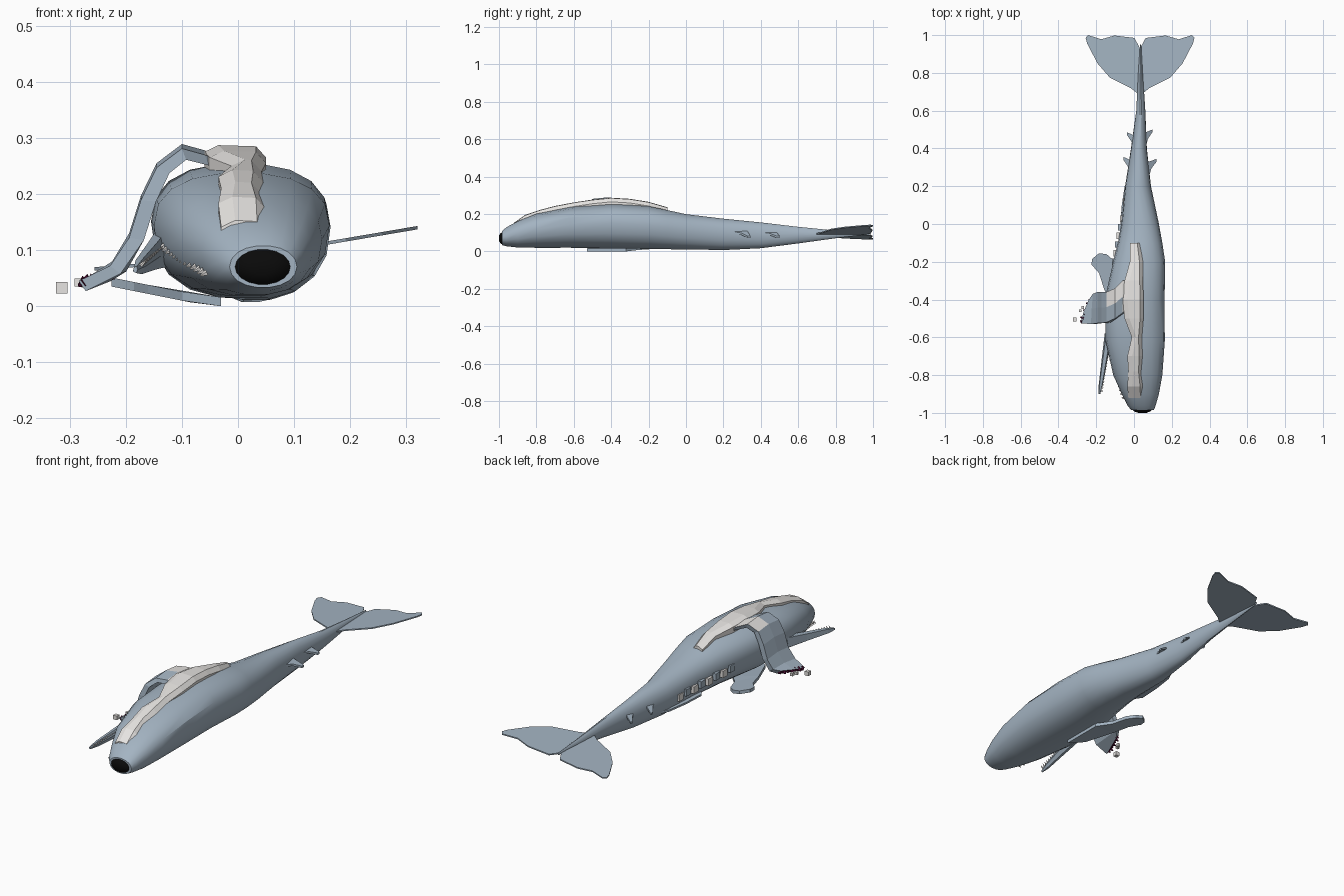
import bpy, bmesh, math
from mathutils import Vector

cube = bpy.data.objects.get("Cube")
if cube:
    bpy.data.objects.remove(cube)


def material(name, rgb):
    m = bpy.data.materials.new(name)
    m.use_nodes = True
    m.diffuse_color = (*rgb, 1)
    m.node_tree.nodes["Principled BSDF"].inputs["Base Color"].default_value = (*rgb, 1)
    return m


SKIN = material("blue_grey_skin", (0.37, 0.455, 0.54))
FAT = material("off_white_blubber", (0.80, 0.78, 0.76))
DARK = material("black_nose", (0.003, 0.003, 0.003))
WOUND = material("dark_red_wound", (0.09, 0.005, 0.04))


def finish(name, bm, mats, rule=None, smooth=None):
    bmesh.ops.recalc_face_normals(bm, faces=bm.faces)
    if rule:
        for f in bm.faces:
            f.material_index = rule(f)
    mesh = bpy.data.meshes.new(name)
    bm.to_mesh(mesh)
    bm.free()
    for m in mats:
        mesh.materials.append(m)
    ob = bpy.data.objects.new(name, mesh)
    bpy.context.collection.objects.link(ob)
    if smooth:
        bpy.ops.object.select_all(action='DESELECT')
        ob.select_set(True)
        bpy.context.view_layer.objects.active = ob
        bpy.ops.object.shade_smooth_by_angle(angle=math.radians(smooth))
    return ob


def loft(name, rings, mats, rule=None, smooth=None):
    """Skin a list of closed rings and cap both ends."""
    bm = bmesh.new()
    loops = [[bm.verts.new(p) for p in r] for r in rings]
    n = len(loops[0])
    for a, b in zip(loops, loops[1:]):
        for i in range(n):
            bm.faces.new((a[i], a[(i + 1) % n], b[(i + 1) % n], b[i]))
    bm.faces.new(loops[0])
    bm.faces.new(loops[-1])
    return finish(name, bm, mats, rule, smooth)


def oval(y, x0, x1, z0, z1, power=2.0, waist=0.5, n=18):
    """Rounded cross-section filling a box at depth y; waist is the height of the widest point."""
    pts = []
    mid = z0 + waist * (z1 - z0)
    for i in range(n):
        a = 2 * math.pi * i / n
        c, s = math.cos(a), math.sin(a)
        px = math.copysign(abs(c) ** (2 / power), c)
        pz = math.copysign(abs(s) ** (2 / power), s)
        pts.append(((x0 + x1) / 2 + px * (x1 - x0) / 2, y, mid + pz * (z1 - mid if s > 0 else mid - z0)))
    return pts


def plate(name, outline, height, thick, mats):
    """Thin sheet from a plan outline; height gives z at (x, y)."""
    bm = bmesh.new()
    vs = [bm.verts.new((x, y, height(x, y))) for x, y in outline]
    face = bm.faces.new(vs)
    ext = bmesh.ops.extrude_face_region(bm, geom=[face])
    for v in ext["geom"]:
        if isinstance(v, bmesh.types.BMVert):
            v.co.z += thick
    caps = [f for f in bm.faces if len(f.verts) > 4]
    bmesh.ops.triangulate(bm, faces=caps)
    return finish(name, bm, mats)


def block(name, centre, size, mat):
    bm = bmesh.new()
    bmesh.ops.create_cube(bm, size=1)
    for v in bm.verts:
        v.co = Vector(centre) + Vector(v.co[i] * size[i] for i in range(3))
    return finish(name, bm, [mat])


def spike(name, base, tip, r, mat):
    base, tip = Vector(base), Vector(tip)
    d = tip - base
    q = d.to_track_quat('Z', 'Y')
    bm = bmesh.new()
    bmesh.ops.create_cone(bm, cap_ends=True, segments=5, radius1=r, radius2=r * 0.2, depth=d.length)
    for v in bm.verts:
        v.co = q @ v.co + (base + tip) / 2
    return finish(name, bm, [mat])


# Body: y, left edge, right edge, underside, back, squareness, waist
SECTIONS = [
    (-0.985, -0.015, 0.105, 0.033, 0.108, 2.1, 0.5), (-0.96, -0.035, 0.115, 0.027, 0.13, 2.2, 0.5),
    (-0.9, -0.065, 0.132, 0.02, 0.162, 2.3, 0.53), (-0.8, -0.11, 0.15, 0.018, 0.202, 2.3, 0.55),
    (-0.62, -0.15, 0.163, 0.018, 0.238, 2.4, 0.57), (-0.4, -0.155, 0.162, 0.014, 0.255, 2.4, 0.57),
    (-0.2, -0.11, 0.165, 0.012, 0.243, 2.3, 0.56), (-0.1, -0.085, 0.15, 0.01, 0.222, 2.3, 0.55),
    (0.0, -0.067, 0.132, 0.01, 0.2, 2.3, 0.53), (0.2, -0.047, 0.09, 0.006, 0.176, 2.2, 0.5),
    (0.4, -0.016, 0.068, 0.016, 0.156, 2.1, 0.5), (0.6, 0.012, 0.06, 0.042, 0.132, 1.8, 0.5),
    (0.8, 0.022, 0.047, 0.07, 0.112, 1.6, 0.5), (0.95, 0.032, 0.038, 0.088, 0.1, 1.6, 0.5)]
loft("body", [oval(*s) for s in SECTIONS], [SKIN], smooth=28)

# Black domed nose
loft("nose", [oval(-0.98, -0.009, 0.097, 0.036, 0.104),
              oval(-0.992, 0.0, 0.088, 0.042, 0.098),
              oval(-1.0, 0.022, 0.066, 0.056, 0.084)], [DARK], smooth=40)

# Tail fluke: one lobe outline mirrored about the tail axis
AXIS = 0.032
LOBE = [(0, 0.68), (0.05, 0.72), (0.16, 0.775), (0.225, 0.85), (0.28, 0.955), (0.288, 0.985),
        (0.275, 1.0), (0.205, 0.978), (0.135, 0.998), (0.03, 0.985), (0, 0.93)]
for label, side, lift in (("left", 1, 0.17), ("right", -1, -0.085)):
    plate(label + "_fluke", [(AXIS + side * dx, y) for dx, y in LOBE],
          lambda x, y: 0.088 + lift * abs(x - AXIS), 0.006, [SKIN])

# Raised blubber strip along the back with a cut wall on one side: y, left, right, top
STRIP = [(-0.92, -0.03, 0.052, 0.153), (-0.86, -0.035, 0.05, 0.195), (-0.78, -0.03, 0.042, 0.222),
         (-0.7, -0.035, 0.045, 0.243), (-0.6, -0.012, 0.042, 0.262), (-0.5, -0.05, 0.05, 0.277),
         (-0.4, -0.06, 0.05, 0.287), (-0.3, -0.05, 0.048, 0.281), (-0.2, -0.022, 0.047, 0.265),
         (-0.1, -0.02, 0.035, 0.236)]
loft("blubber_strip",
     [[(l, y, z - 0.05), (l, y, z - 0.012), (l + 0.025, y, z), (r - 0.018, y, z - 0.002),
       (r, y, z - 0.022), (r, y, z - 0.05)] for y, l, r, z in STRIP], [FAT])

# Peeled flap draped over the side: outer x, z, front y, rear y, rear offset in x
DRAPE = [(-0.02, 0.262, -0.43, -0.3, 0), (-0.06, 0.278, -0.47, -0.3, 0), (-0.1, 0.289, -0.5, -0.34, 0),
         (-0.145, 0.255, -0.52, -0.36, 0), (-0.173, 0.197, -0.525, -0.36, 0),
         (-0.194, 0.13, -0.525, -0.36, 0), (-0.228, 0.08, -0.53, -0.37, 0.01),
         (-0.284, 0.053, -0.525, -0.4, 0.045)]
rings = []
for i, (x, z, y0, y1, skew) in enumerate(DRAPE):
    a, b = DRAPE[max(i - 1, 0)], DRAPE[min(i + 1, len(DRAPE) - 1)]
    n = Vector((a[1] - b[1], 0, a[0] - b[0])).normalized() * 0.029
    rear = z + skew * 0.4
    rings.append([(x, y0, z - 0.008), (x + skew * 0.4, (y0 + y1) / 2, z), (x + skew, y1, rear - 0.008),
                  (x + skew + abs(n.x), y1, rear - abs(n.z)), (x + abs(n.x), y0, z - abs(n.z))])


def drape_colour(f):
    """Wound on the torn end, blubber on the rear top, skin elsewhere."""
    c = f.calc_center_median()
    if len(f.verts) > 4 and c.x < -0.2:
        return 2
    return 1 if c.x > -0.13 and c.z > 0.25 and c.y > -0.43 and f.normal.z > -0.2 else 0


loft("peeled_flap", rings, [SKIN, FAT, WOUND], drape_colour)

# Ragged torn edge and loose bone pieces
for i in range(7):
    p = Vector((-0.272, -0.518, 0.044)).lerp(Vector((-0.227, -0.405, 0.056)), i / 6)
    spike("torn_edge", p, p + Vector((-0.012 - 0.008 * (i % 2), 0.006, -0.008)), 0.012, WOUND)
for c, s in (((-0.314, -0.505, 0.033), 0.02), ((-0.284, -0.46, 0.042), 0.014),
             ((-0.272, -0.442, 0.04), 0.014)):
    block("loose_bone", c, (s, s, s), FAT)

# Lower flipper resting near the ground
FLIPPER = [(-0.03, -0.53), (-0.1, -0.48), (-0.16, -0.34), (-0.185, -0.26), (-0.225, -0.215),
           (-0.222, -0.185), (-0.185, -0.155), (-0.145, -0.16), (-0.11, -0.19), (-0.085, -0.26),
           (-0.03, -0.32)]
plate("lower_flipper", FLIPPER, lambda x, y: max(0, -0.2 * (x + 0.05)), 0.016, [SKIN])

# Lower jaw hanging open beside the head
ROOT, TIP = Vector((-0.135, -0.58, 0.105)), Vector((-0.183, -0.9, 0.065))
jaw = []
for t, w, h in ((0, 0.02, 0.035), (0.4, 0.016, 0.024), (0.85, 0.011, 0.014), (1, 0.004, 0.006)):
    p = ROOT.lerp(TIP, t)
    jaw.append([(p.x + dx * w, p.y, p.z + dz * h)
                for dx, dz in ((-1, -0.5), (-0.6, 0.8), (0.6, 1), (1, 0), (0.4, -1))])
loft("lower_jaw", jaw, [SKIN])

# Teeth along the lower jaw and the open side of the head
for i in range(14):
    p = ROOT.lerp(TIP, 0.3 + i * 0.05) + Vector((0.007, 0, 0.005))
    spike("lower_tooth", p, p + Vector((0.011, 0, 0.011)), 0.004, FAT)
    q = Vector((-0.136, -0.66, 0.112)).lerp(Vector((-0.055, -0.92, 0.06)), i / 13)
    spike("upper_tooth", q, q + Vector((-0.012, 0, -0.006)), 0.006, FAT)

# Ruffled tissue set into the open flank
for i in range(8):
    t = i / 7
    block("flank_ruffle", (-0.107 + 0.057 * t, -0.2 + 0.32 * t, 0.12 - 0.03 * t - 0.006 * (i % 2)),
          (0.018, 0.034, 0.034), FAT if i % 2 else SKIN)
plate("flank_fold", [(-0.03, -0.08), (-0.072, -0.02), (-0.066, 0.09), (-0.05, 0.2), (-0.01, 0.28)],
      lambda x, y: 0.04, 0.009, [SKIN])

# Small hooked fins near the tail: root x, tip x, trailing y, z
for x, tx, y, z in ((-0.01, -0.056, 0.355, 0.11), (0.065, 0.12, 0.345, 0.105),
                    (0.01, -0.036, 0.485, 0.11), (0.05, 0.097, 0.5, 0.1)):
    plate("small_fin", [(x, y - 0.14), ((x + tx) / 2, y - 0.05), (tx, y - 0.015), (tx, y), (x, y - 0.02)],
          lambda px, py: z - 0.6 * abs(px - x), 0.01, [SKIN])
